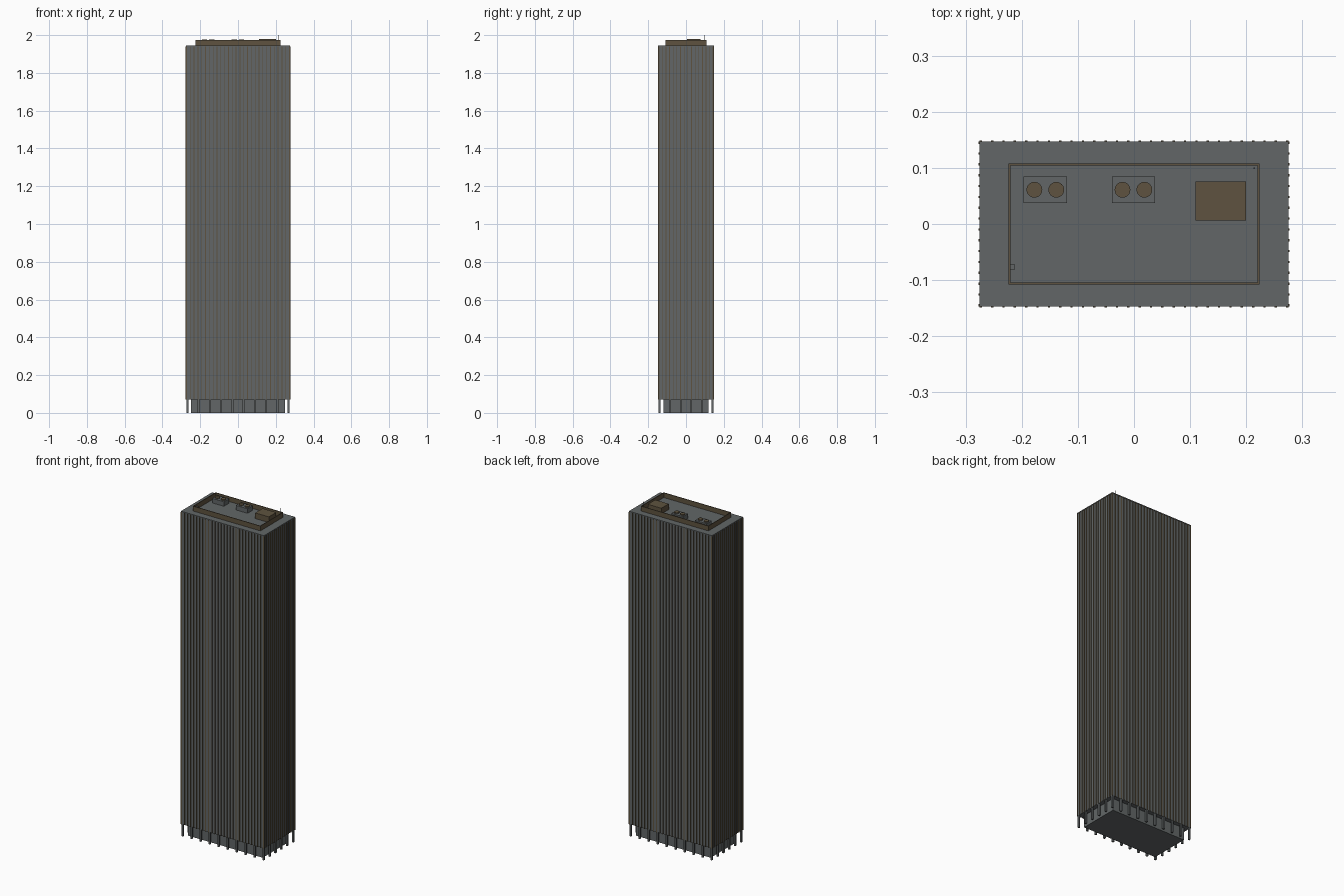
import bpy
import bmesh
from mathutils import Matrix, Vector

if "Cube" in bpy.data.objects:
    bpy.data.objects.remove(bpy.data.objects["Cube"], do_unlink=True)


def material(name, colour):
    mat = bpy.data.materials.new(name)
    mat.diffuse_color = (*colour, 1)
    mat.use_nodes = True
    bsdf = mat.node_tree.nodes["Principled BSDF"]
    bsdf.inputs["Base Color"].default_value = (*colour, 1)
    bsdf.inputs["Roughness"].default_value = 0.7
    return mat


GREY = material("slate grey", (0.122, 0.134, 0.136))
BROWN = material("bronze brown", (0.112, 0.086, 0.050))


def finish(name, bm, mat):
    mesh = bpy.data.meshes.new(name)
    bm.to_mesh(mesh)
    bm.free()
    mesh.materials.append(mat)
    obj = bpy.data.objects.new(name, mesh)
    bpy.context.collection.objects.link(obj)
    return obj


def add_box(bm, x, y, sx, sy, z0, z1):
    place = Matrix.Translation((x, y, (z0 + z1) / 2))
    bmesh.ops.create_cube(bm, size=1, matrix=place @ Matrix.Diagonal((sx, sy, z1 - z0, 1)))


def boxes(name, mat, items):
    bm = bmesh.new()
    for item in items:
        add_box(bm, *item)
    return finish(name, bm, mat)


def perimeter(hx, hy, nx, ny):
    """Evenly spaced points round a rectangle, with the outward axis."""
    for side in (-1, 1):
        for i in range(nx + 1):
            yield -hx + 2 * hx * i / nx, side * hy, "y"
        for i in range(ny + 1):
            yield side * hx, -hy + 2 * hy * i / ny, "x"


HX, HY = 0.273, 0.145
SOFFIT, ROOF = 0.072, 1.945

# Main shaft and recessed lobby
boxes("tower_shaft", GREY, [(0, 0, 2 * HX, 2 * HY, SOFFIT, ROOF)])
boxes("lobby", GREY, [(0, 0, 0.496, 0.24, 0, SOFFIT)])

# Ground columns, three facade bays apart
columns = {(round(x, 4), round(y, 4)) for x, y, _ in perimeter(0.268, 0.14, 9, 5)}
boxes("ground_columns", GREY, [(x, y, 0.01, 0.01, 0, SOFFIT) for x, y in sorted(columns)])

# Slender vertical facade fins
fins = []
for x, y, axis in perimeter(HX, HY, 27, 15):
    sx, sy = (0.008, 0.004) if axis == "x" else (0.004, 0.008)
    fins.append((x, y, sx, sy, SOFFIT, ROOF - 0.004))
boxes("facade_fins", BROWN, fins)

# Roof edge slab
boxes("roof_slab", GREY, [(0, 0, 0.55, 0.294, ROOF - 0.004, ROOF + 0.001)])

# Roof parapet as four thin walls
PX, PY, WALL = 0.224, 0.108, 0.004
parapet = []
for s in (-1, 1):
    parapet.append((0, s * (PY - WALL / 2), 2 * PX, WALL, ROOF, 1.975))
    parapet.append((s * (PX - WALL / 2), 0, WALL, 2 * (PY - WALL), ROOF, 1.975))
boxes("roof_parapet", BROWN, parapet)

# Cooling units, each with two round fans
units = (-0.158, -0.001)
boxes("cooling_units", GREY, [(x, 0.061, 0.077, 0.048, ROOF, 1.973) for x in units])
bm = bmesh.new()
for x in units:
    for s in (-1, 1):
        bmesh.ops.create_cone(bm, cap_ends=True, segments=24, radius1=0.014, radius2=0.014,
                              depth=0.006,
                              matrix=Matrix.Translation(Vector((x + s * 0.0195, 0.061, 1.975))))
fans = finish("cooling_fans", bm, BROWN)

# Stair house, hatch and mast
boxes("stair_house", BROWN, [(0.155, 0.041, 0.09, 0.07, ROOF, 1.98)])
boxes("roof_hatch", GREY, [(-0.217, -0.077, 0.009, 0.009, ROOF, 1.965)])
boxes("roof_mast", GREY, [(0.214, 0.099, 0.0025, 0.0025, ROOF, 2.0)])
